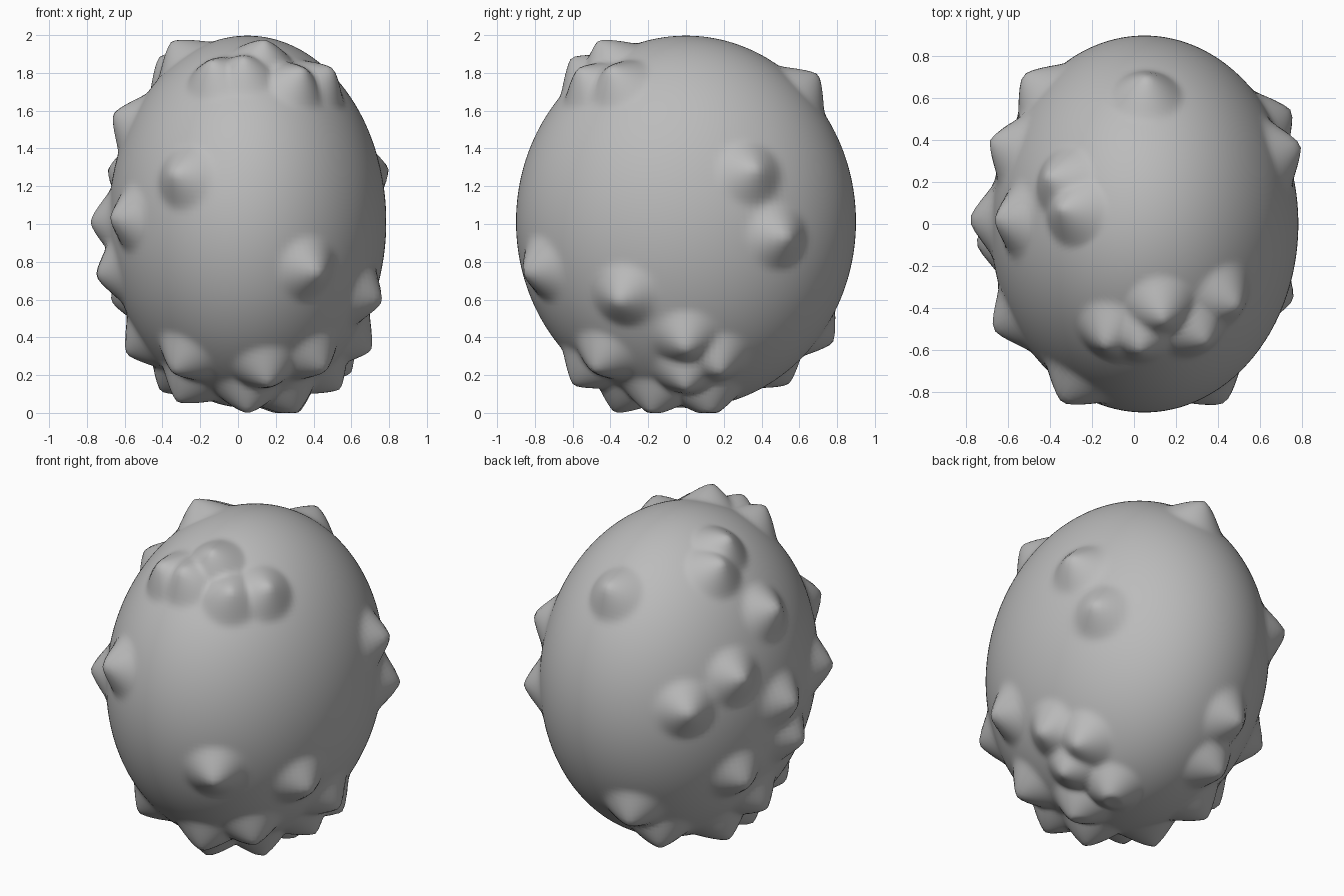
import bpy
import bmesh
from mathutils import Vector

if "Cube" in bpy.data.objects:
    bpy.data.objects.remove(bpy.data.objects["Cube"])

CENTRE = Vector((0.05, 0.0, 1.012))
RADII = Vector((0.735, 0.9, 0.985))
HEIGHT, REACH = 0.11, 0.18

# Tips of the blunt spikes, (x, y, z)
TIPS = [
    # front and crown
    (-0.33, -0.82, 1.26), (0.42, -0.82, 0.75), (-0.14, -0.58, 1.85),
    (0.03, -0.58, 1.84), (0.14, -0.45, 1.94), (0.34, -0.55, 1.79),
    (0.48, -0.38, 1.78), (-0.34, 0.07, 1.93), (-0.40, 0.22, 1.85),
    # left and back
    (-0.65, 0.02, 1.57), (-0.67, 0.39, 1.28), (-0.53, 0.71, 1.14),
    (-0.78, 0.02, 1.01), (-0.67, -0.50, 1.03), (-0.74, -0.09, 0.73),
    (-0.66, 0.33, 0.60), (0.06, 0.70, 1.79), (-0.15, 0.78, 0.37),
    # right
    (0.77, 0.36, 1.28), (0.73, 0.52, 0.93), (0.74, -0.35, 0.60),
    (0.44, -0.46, 0.27), (0.69, 0.00, 0.35), (0.58, 0.18, 0.24),
    # underside
    (-0.57, 0.04, 0.34), (-0.39, 0.15, 0.16), (-0.36, -0.52, 0.18),
    (0.16, -0.58, 0.17), (0.53, 0.00, 0.15), (0.30, -0.18, 0.02),
    (0.30, 0.13, 0.01), (0.05, -0.37, 0.02), (-0.32, -0.20, 0.07),
    (-0.20, 0.54, 0.16),
]


def divide(v, r):
    return Vector((v.x / r.x, v.y / r.y, v.z / r.z))


def multiply(v, r):
    return Vector((v.x * r.x, v.y * r.y, v.z * r.z))


def normal_at(p):
    return divide(divide(p, RADII), RADII).normalized()


def foot(tip):
    """Point on the egg directly under a spike tip."""
    p = Vector(tip) - CENTRE
    p -= normal_at(p) * HEIGHT * 0.9
    return multiply(divide(p, RADII).normalized(), RADII)


# Egg-shaped body with spikes raised from its surface
bm = bmesh.new()
bmesh.ops.create_uvsphere(bm, u_segments=160, v_segments=120, radius=1.0)
feet = [foot(t) for t in TIPS]
for v in bm.verts:
    p = multiply(v.co, RADII)
    rise = 0.0
    for f in feet:
        t = (p - f).length / REACH
        if t < 1.0:
            rise = max(rise, (1.0 - t) ** 1.3 * (1.0 + 0.3 * t) * HEIGHT)
    v.co = CENTRE + p + normal_at(p) * rise
    v.co.z = max(v.co.z, 0.0)
for face in bm.faces:
    face.smooth = True

# Soften the spike tips a little
bmesh.ops.smooth_vert(bm, verts=bm.verts[:], factor=0.4,
                      use_axis_x=True, use_axis_y=True, use_axis_z=True)

mesh = bpy.data.meshes.new("spiky_body")
bm.to_mesh(mesh)
bm.free()
body = bpy.data.objects.new("spiky_body", mesh)
bpy.context.collection.objects.link(body)

grey = bpy.data.materials.new("plain grey")
grey.diffuse_color = (0.5, 0.5, 0.5, 1.0)
grey.use_nodes = True
grey.node_tree.nodes["Principled BSDF"].inputs["Base Color"].default_value = grey.diffuse_color
mesh.materials.append(grey)
